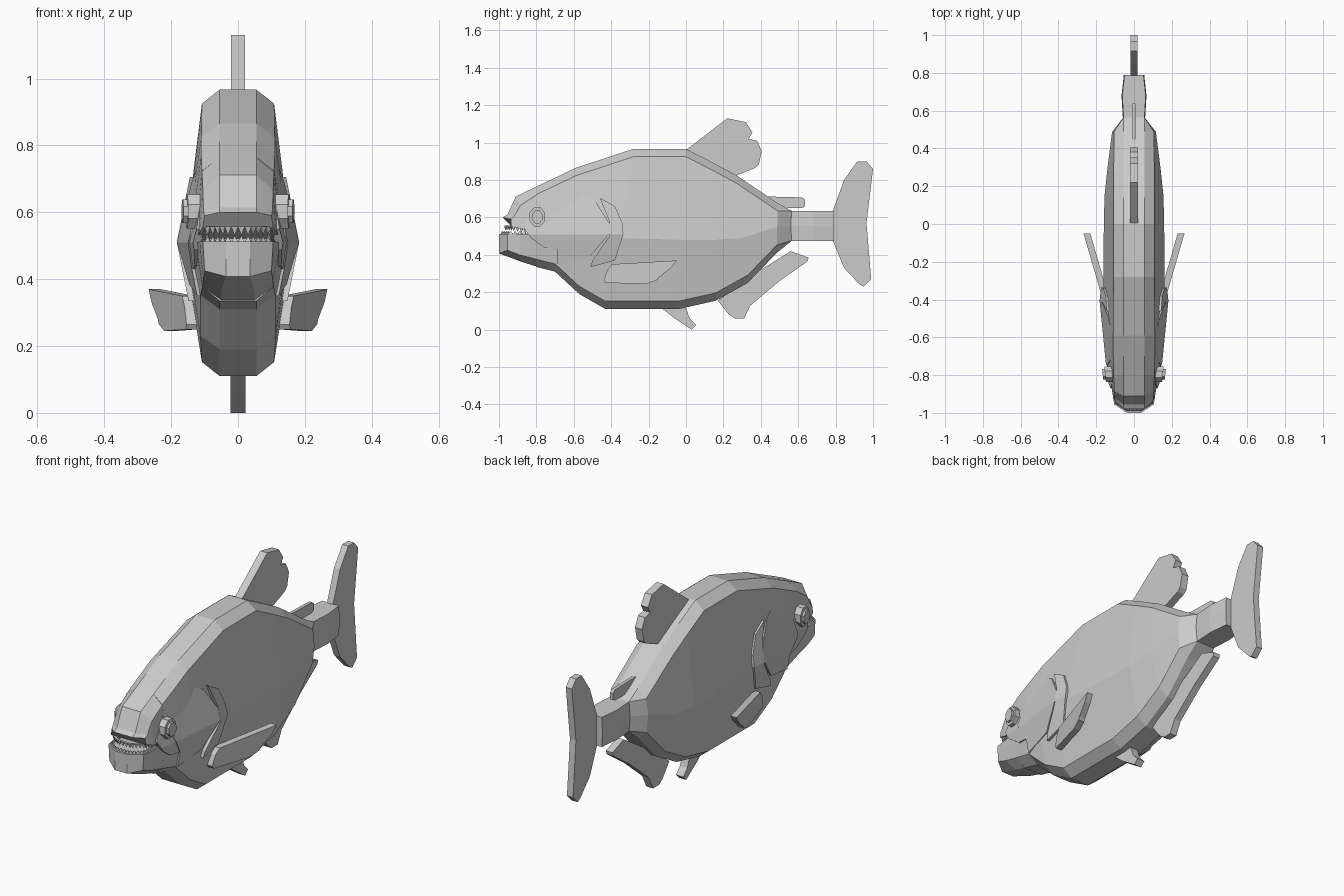
import bpy, bmesh, math
from mathutils import Vector

grey = bpy.data.materials.new("light grey")
grey.diffuse_color = (0.6, 0.6, 0.6, 1)


def finish(bm, name):
    bmesh.ops.remove_doubles(bm, verts=bm.verts, dist=0.0005)
    bmesh.ops.recalc_face_normals(bm, faces=bm.faces)
    me = bpy.data.meshes.new(name)
    bm.to_mesh(me)
    bm.free()
    me.materials.append(grey)
    ob = bpy.data.objects.new(name, me)
    bpy.context.collection.objects.link(ob)
    return ob


def loft(name, halves):
    """Skin mirrored cross-sections; each half runs top to bottom on +x."""
    bm = bmesh.new()
    rings = []
    for half in halves:
        pts = half + [(-x, y, z) for x, y, z in reversed(half)]
        rings.append([bm.verts.new(p) for p in pts])
    n = len(rings[0])
    for a, b in zip(rings, rings[1:]):
        for i in range(n):
            j = (i + 1) % n
            bm.faces.new((a[i], a[j], b[j], b[i]))
    bm.faces.new(rings[0])
    bm.faces.new(rings[-1])
    return finish(bm, name)


def plate(name, outline, thick, outer=None, side=1, crease=None):
    """Extruded (y, z) outline; outer(y, z) gives the outer x of the plate."""
    bm = bmesh.new()
    bm.faces.new([bm.verts.new((0, y, z)) for y, z in outline])
    if crease:
        bmesh.ops.bisect_plane(bm, geom=bm.verts[:] + bm.edges[:] + bm.faces[:],
                               plane_co=(0, 0, crease), plane_no=(0, 0, 1))
    ret = bmesh.ops.extrude_face_region(bm, geom=bm.faces[:], use_keep_orig=True)
    new = {g for g in ret["geom"] if isinstance(g, bmesh.types.BMVert)}
    for v in bm.verts:
        x = outer(v.co.y, v.co.z) if outer else thick / 2
        v.co.x = side * (x if v in new else x - thick)
    return finish(bm, name)


# body: top y, top z, bottom y, bottom z, shoulder w, middle w, belly w, middle z
stations = [
    (-0.80, 0.765, -0.80, 0.335, 0.108, 0.128, 0.106, 0.515),
    (-0.70, 0.812, -0.70, 0.31, 0.110, 0.145, 0.112, 0.515),
    (-0.59, 0.865, -0.57, 0.19, 0.110, 0.155, 0.113, 0.51),
    (-0.28, 0.967, -0.43, 0.11, 0.108, 0.162, 0.108, 0.49),
    (0.00, 0.967, -0.04, 0.11, 0.108, 0.160, 0.108, 0.48),
    (0.14, 0.895, 0.16, 0.155, 0.108, 0.156, 0.110, 0.48),
    (0.27, 0.825, 0.33, 0.25, 0.108, 0.140, 0.110, 0.49),
    (0.49, 0.677, 0.485, 0.41, 0.105, 0.116, 0.105, 0.55),
    (0.565, 0.635, 0.565, 0.475, 0.055, 0.056, 0.055, 0.555),
]
halves = []
for i, (yt, zt, yb, zb, ws, wm, wl, zm) in enumerate(stations):
    d = 0.042 if i < len(stations) - 1 else 0.001
    halves.append([(0.055, yt, zt), (ws, yt, zt - d), (wm, (yt + yb) / 2, zm),
                   (wl, yb, zb + d), (0.055, yb, zb)])
loft("body", halves)

# snout and upper jaw
loft("upper_jaw", [
    [(0.055, -0.79, 0.77), (0.108, -0.79, 0.727), (0.128, -0.79, 0.52)],
    [(0.055, -0.91, 0.712), (0.105, -0.885, 0.665), (0.115, -0.89, 0.54)],
    [(0.055, -0.955, 0.615), (0.103, -0.92, 0.605), (0.108, -0.92, 0.55)],
    [(0.055, -0.98, 0.60), (0.10, -0.935, 0.59), (0.105, -0.935, 0.555)],
])

# lower jaw
loft("lower_jaw", [
    [(0.128, -0.79, 0.51), (0.106, -0.79, 0.375), (0.05, -0.79, 0.335)],
    [(0.115, -0.89, 0.512), (0.104, -0.89, 0.40), (0.05, -0.88, 0.363)],
    [(0.105, -0.955, 0.512), (0.10, -0.955, 0.425), (0.036, -1.0, 0.408)],
    [(0.036, -1.0, 0.512), (0.036, -1.0, 0.46), (0.036, -1.0, 0.409)],
])


# teeth follow the jaw rim from the cheek, round the front, to the other cheek
def teeth(name, front_y, corner_y, base_z, back_z, height, count):
    path = [Vector(p) for p in ((-0.113, -0.83, back_z), (-0.1, corner_y, base_z),
                                (-0.04, front_y, base_z), (0.04, front_y, base_z),
                                (0.1, corner_y, base_z), (0.113, -0.83, back_z))]
    bm = bmesh.new()
    for a, b, n in zip(path, path[1:], (5, count, count, count, 5)):
        step = (b - a) / n
        inward = Vector((-step.y, step.x, 0)).normalized() * 0.012
        for i in range(n):
            p = a + step * i
            base = [p, p + step, p + step + inward, p + inward]
            vs = [bm.verts.new(q) for q in base]
            tip = bm.verts.new(p + step / 2 + inward / 2 + Vector((0, 0, height)))
            bm.faces.new(vs)
            for k in range(4):
                bm.faces.new((vs[k], vs[(k + 1) % 4], tip))
    finish(bm, name)


teeth("upper_teeth", -0.972, -0.932, 0.557, 0.53, -0.027, 4)
teeth("lower_teeth", -0.99, -0.95, 0.511, 0.511, 0.018, 4)

# tail stem
loft("tail_stem", [[(w, y, 0.635), (w + 0.004, y, 0.555), (w, y, 0.475)]
                   for y, w in ((0.56, 0.055), (0.68, 0.062), (0.79, 0.05))])

# fins on the centre line
plate("tail_fin", [(0.785, 0.475), (0.775, 0.55), (0.785, 0.635), (0.845, 0.80),
                   (0.915, 0.90), (0.965, 0.90), (1.0, 0.86), (0.965, 0.57),
                   (0.99, 0.27), (0.95, 0.23), (0.93, 0.24), (0.845, 0.33)], 0.036)
plate("dorsal_fin", [(0.0, 0.96), (0.22, 1.13), (0.32, 1.11), (0.355, 1.055),
                     (0.335, 1.02), (0.38, 1.01), (0.405, 0.955), (0.39, 0.885),
                     (0.37, 0.865), (0.27, 0.825), (0.2, 0.8)], 0.042)
plate("rear_back_fin", [(0.43, 0.712), (0.51, 0.71), (0.62, 0.707), (0.637, 0.695),
                        (0.637, 0.66), (0.62, 0.65), (0.5, 0.65)], 0.018)
plate("anal_fin", [(0.17, 0.155), (0.23, 0.08), (0.26, 0.06), (0.31, 0.06),
                   (0.345, 0.13), (0.50, 0.26), (0.65, 0.365), (0.655, 0.385),
                   (0.56, 0.42), (0.40, 0.32)], 0.04)
plate("pelvic_fin", [(-0.13, 0.115), (-0.06, 0.06), (0.03, 0.0), (0.055, 0.025),
                     (0.02, 0.06), (0.0, 0.115)], 0.044)


# head plates lie on the flank, fullest along the middle line
def cover(y, z):
    return 0.182 - 0.2 * abs(z - 0.51) - 0.1 * max(0, -0.41 - y)


def rear_cover(y, z):
    return 0.183 - 0.2 * abs(z - 0.51) - 0.12 * max(0, y + 0.41)


def cheek(y, z):
    return cover(y, z) - 0.004


for side, tag in ((1, "right"), (-1, "left")):
    plate("gill_cover_" + tag,
          [(-0.66, 0.77), (-0.59, 0.75), (-0.49, 0.695), (-0.41, 0.57), (-0.41, 0.51),
           (-0.52, 0.385), (-0.69, 0.35), (-0.69, 0.43), (-0.75, 0.53), (-0.72, 0.64)],
          0.05, cover, side, 0.51)
    plate("rear_gill_" + tag,
          [(-0.46, 0.705), (-0.38, 0.66), (-0.34, 0.57), (-0.335, 0.51), (-0.38, 0.37),
           (-0.51, 0.335), (-0.50, 0.37), (-0.41, 0.50), (-0.41, 0.58)],
          0.05, rear_cover, side, 0.51)
    plate("cheek_" + tag,
          [(-0.85, 0.59), (-0.80, 0.66), (-0.74, 0.655), (-0.71, 0.60), (-0.75, 0.53),
           (-0.69, 0.43), (-0.76, 0.44), (-0.83, 0.49), (-0.87, 0.55)],
          0.04, cheek, side, 0.51)
    # eye ring and pupil
    for part, ry, rz, out in (("eye", 0.045, 0.055, 0.153), ("pupil", 0.03, 0.038, 0.166)):
        ring = [(-0.795 + ry * math.cos(math.pi / 8 + k * math.pi / 4),
                 0.603 + rz * math.sin(math.pi / 8 + k * math.pi / 4)) for k in range(8)]
        plate(part + "_" + tag, ring, 0.04,
              lambda y, z, o=out: o + 0.1 * (y + 0.795), side)
    # pectoral fin swings outward toward its tip
    plate("pectoral_fin_" + tag,
          [(-0.44, 0.265), (-0.42, 0.32), (-0.395, 0.35), (-0.05, 0.37), (-0.08, 0.33),
           (-0.145, 0.28), (-0.155, 0.265), (-0.21, 0.245), (-0.43, 0.25)],
          0.036, lambda y, z: 0.16 + 0.29 * (y + 0.42), side)
